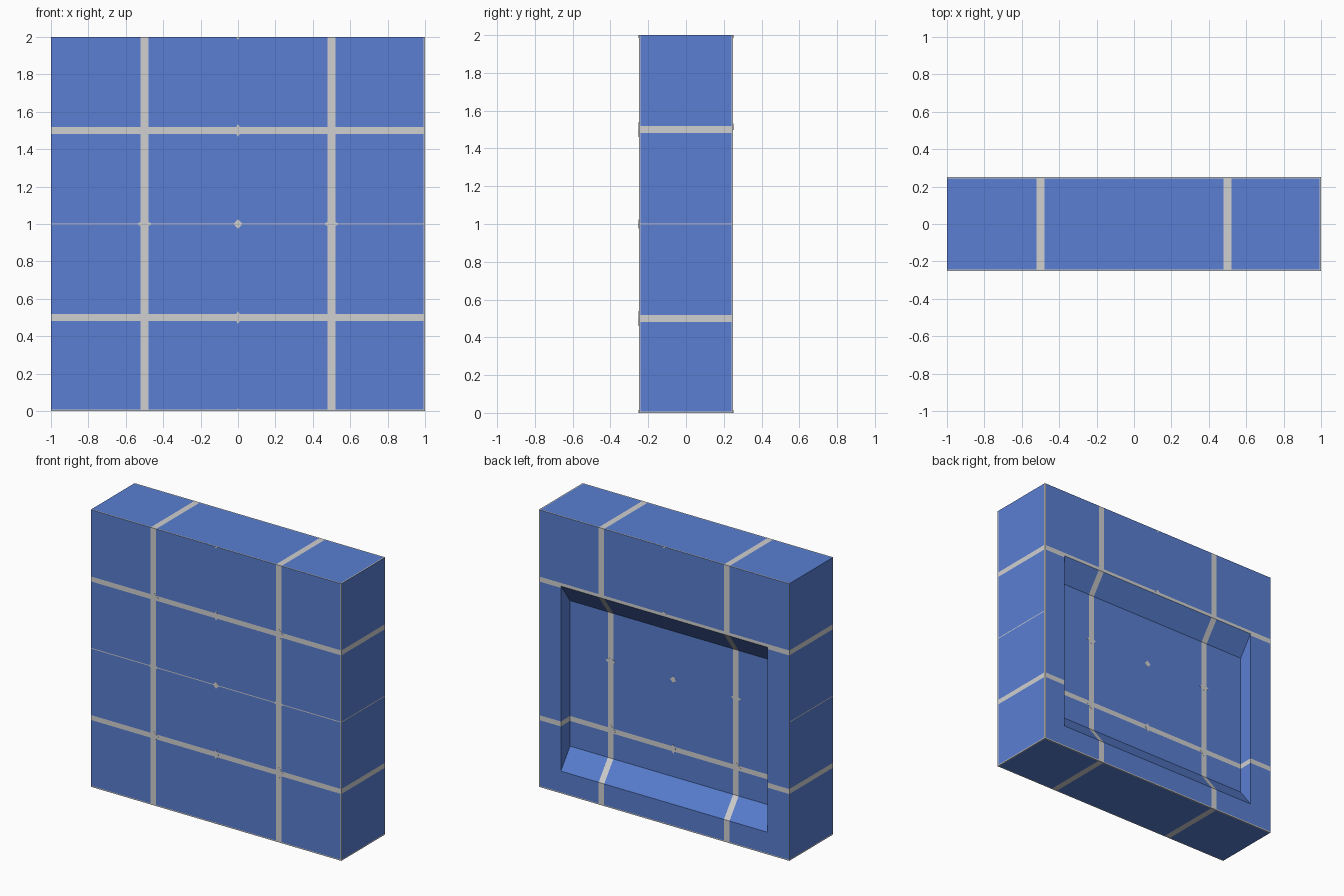
import bpy, bmesh
from mathutils import Vector

if "Cube" in bpy.data.objects:
    bpy.data.objects.remove(bpy.data.objects["Cube"])


def material(name, rgb):
    m = bpy.data.materials.new(name)
    m.diffuse_color = (*rgb, 1)
    m.use_nodes = True
    m.node_tree.nodes["Principled BSDF"].inputs["Base Color"].default_value = m.diffuse_color
    return m


BLUE = material("blue_panel", (0.10, 0.21, 0.64))
GREY = material("grey_line", (0.63, 0.63, 0.63))


def add_object(name, bm, mats):
    me = bpy.data.meshes.new(name)
    bm.to_mesh(me)
    bm.free()
    for m in mats:
        me.materials.append(m)
    ob = bpy.data.objects.new(name, me)
    bpy.context.collection.objects.link(ob)
    return ob


# Block with a recess in the back: rings of four corners from front to recess floor
bm = bmesh.new()


def ring(hx, z0, z1, y):
    return [bm.verts.new(p) for p in ((-hx, y, z0), (hx, y, z0), (hx, y, z1), (-hx, y, z1))]


FLOOR = 0.145
rings = [ring(1, 0, 2, -0.25), ring(1, 0, 2, 0.25),
         ring(0.824, 0.16, 1.495, 0.25), ring(0.824, 0.30, 1.35, FLOOR)]
for a, b in zip(rings, rings[1:]):
    for i in range(4):
        j = (i + 1) % 4
        bm.faces.new((a[i], a[j], b[j], b[i]))
bm.faces.new(rings[0])
bm.faces.new(rings[-1])
bmesh.ops.recalc_face_normals(bm, faces=bm.faces)

# Cut the line pattern into the faces
W, H, T, E = 0.022, 0.018, 0.003, 0.008
cuts = [(0, s * 0.5 + d) for s in (-1, 1) for d in (-W, W)]
cuts += [(2, z + d) for z in (0.5, 1.5) for d in (-H, H)]
cuts += [(2, 1 - T), (2, 1 + T), (2, E), (0, 1 - E), (1, 0.25 - E), (1, -0.25 + E)]
for axis, pos in cuts:
    co, no = Vector((0, 0, 0)), Vector((0, 0, 0))
    co[axis], no[axis] = pos, 1
    bmesh.ops.bisect_plane(bm, geom=bm.verts[:] + bm.edges[:] + bm.faces[:],
                           plane_co=co, plane_no=no, dist=1e-5)

# Grey wherever a face lies on a line running across its direction
bm.normal_update()
for f in bm.faces:
    x, y, z = f.calc_center_median()
    n = f.normal
    nx, ny, nz = (abs(v) for v in n)
    outer = max(nx, ny, nz) > 0.95
    grey = nx < 0.5 and abs(abs(x) - 0.5) < W
    grey |= nz < 0.5 and abs(abs(z - 1) - 0.5) < H
    grey |= (nx > 0.9 and abs(x) > 0.9 or n.y < -0.9) and abs(z - 1) < T
    grey |= outer and ny < 0.5 and abs(x) > 0.83 and nx > 0.9 and abs(y) > 0.25 - E
    grey |= nz > 0.9 and abs(y) > 0.25 - E
    grey |= nx < 0.5 and x > 1 - E
    grey |= nz < 0.5 and z < E
    f.material_index = int(grey)
add_object("recessed_block", bm, [BLUE, GREY])


# Small diamond marks as very thin plates on front, back and recess floor
def diamonds(name, y, out, marks):
    bm = bmesh.new()
    for x, z, rx, rz in marks:
        pts = [(x + rx, z), (x, z + rz), (x - rx, z), (x, z - rz)]
        pts = [(max(-1, min(1, px)), max(0, min(2, pz))) for px, pz in pts]
        f = bm.faces.new([bm.verts.new((px, y, pz)) for px, pz in pts])
        r = bmesh.ops.extrude_face_region(bm, geom=[f])
        tops = [v for v in r["geom"] if isinstance(v, bmesh.types.BMVert)]
        bmesh.ops.translate(bm, verts=tops, vec=(0, out * 0.001, 0))
    bmesh.ops.recalc_face_normals(bm, faces=bm.faces)
    add_object(name, bm, [GREY])


centre = [(0, 1, 0.025, 0.025)]
sides = [(s * 0.5, 1, 0.04, 0.025) for s in (-1, 1)]
low = [(0, 0.5, 0.02, 0.035)]
high = [(0, 1.5, 0.02, 0.035)]
rim = [(0, z, 0.012, 0.015) for z in (0, 2)]
cross = [(s * 0.5, z, 0.04, 0.04) for s in (-1, 1) for z in (0.5, 1.5)]
diamonds("front_marks", -0.25, -1, centre + sides + low + high + rim + cross)
diamonds("back_marks", 0.25, 1, rim + [(0, 1.515, 0.02, 0.018)])
diamonds("recess_marks", FLOOR, 1, centre + sides + low + cross[::2])
